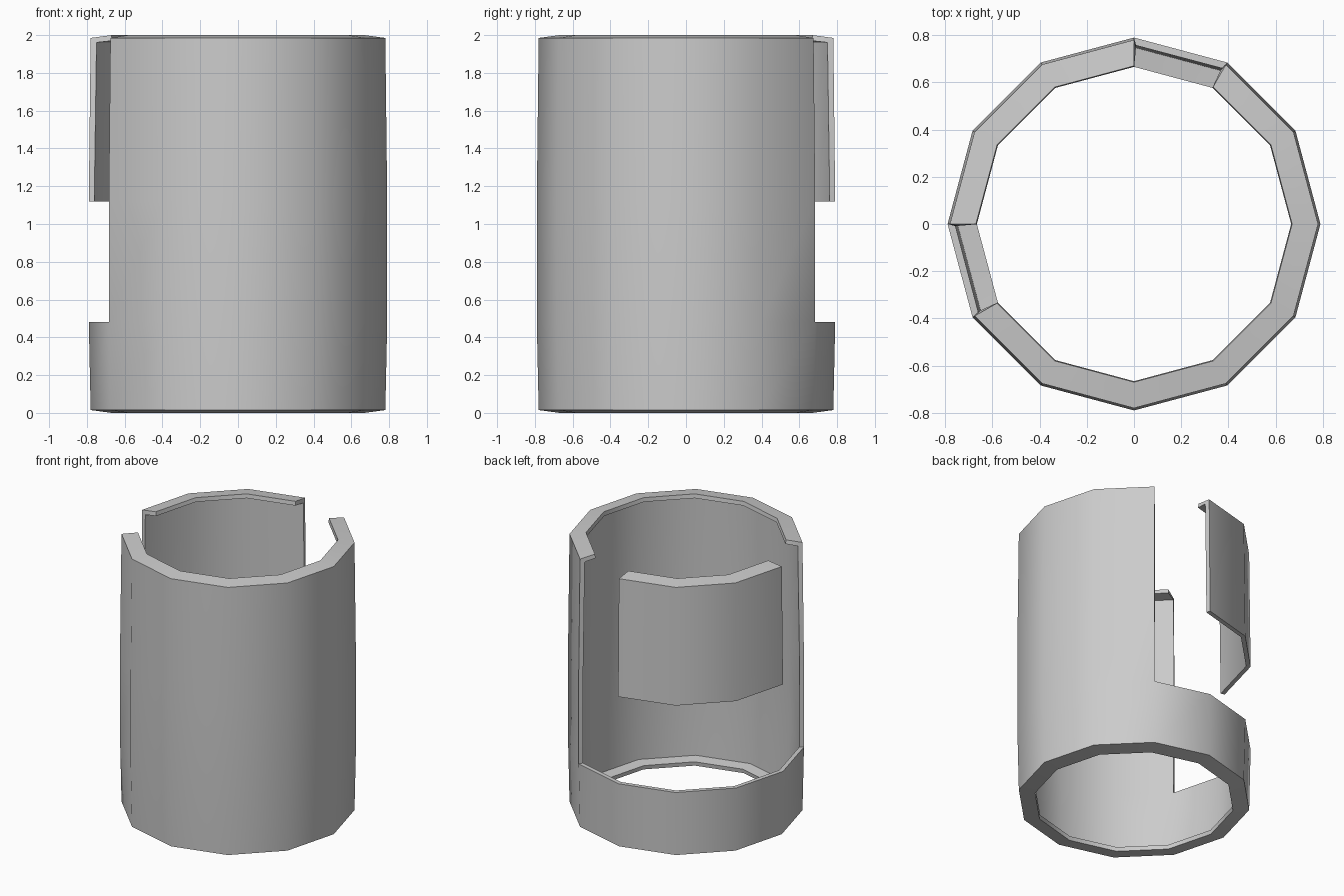
import bpy, bmesh
from math import sin, cos, radians

if "Cube" in bpy.data.objects:
    bpy.data.objects.remove(bpy.data.objects["Cube"])

SIDES = 12
# (radius, z) from the bottom lip, up the slightly bulged wall, to the top lip
PROFILE = [(0.67, 0), (0.78, 0.015), (0.79, 0.48), (0.79, 1.12), (0.78, 1.985), (0.67, 2)]


def shell(name, keep, thickness=0.03):
    """Sweep the profile round z, keep chosen cells, and thicken inward."""
    bm = bmesh.new()
    rings = []
    for r, z in PROFILE:
        rings.append([bm.verts.new((r * cos(radians(30 * i)), r * sin(radians(30 * i)), z))
                      for i in range(SIDES)])
    for b in range(len(PROFILE) - 1):
        for i in range(SIDES):
            if keep(i, b):
                j = (i + 1) % SIDES
                bm.faces.new((rings[b][i], rings[b][j], rings[b + 1][j], rings[b + 1][i]))
    bmesh.ops.delete(bm, geom=[v for v in bm.verts if not v.link_faces], context='VERTS')
    mesh = bpy.data.meshes.new(name)
    bm.to_mesh(mesh)
    bm.free()
    obj = bpy.data.objects.new(name, mesh)
    bpy.context.collection.objects.link(obj)
    bpy.ops.object.select_all(action='DESELECT')
    obj.select_set(True)
    bpy.context.view_layer.objects.active = obj
    mod = obj.modifiers.new("thickness", 'SOLIDIFY')
    mod.thickness = thickness
    mod.offset = -1
    mod.use_even_offset = True
    bpy.ops.object.modifier_apply(modifier=mod.name)
    bpy.ops.object.shade_smooth_by_angle(angle=radians(35))
    return obj


# Main shell: full base ring, with an opening over five sides above it
shell("main_shell", lambda i, b: b < 2 or not 2 <= i <= 6)

# Separate hanging panel in the middle three sides of the opening
shell("upper_panel", lambda i, b: b >= 3 and 3 <= i <= 5)
